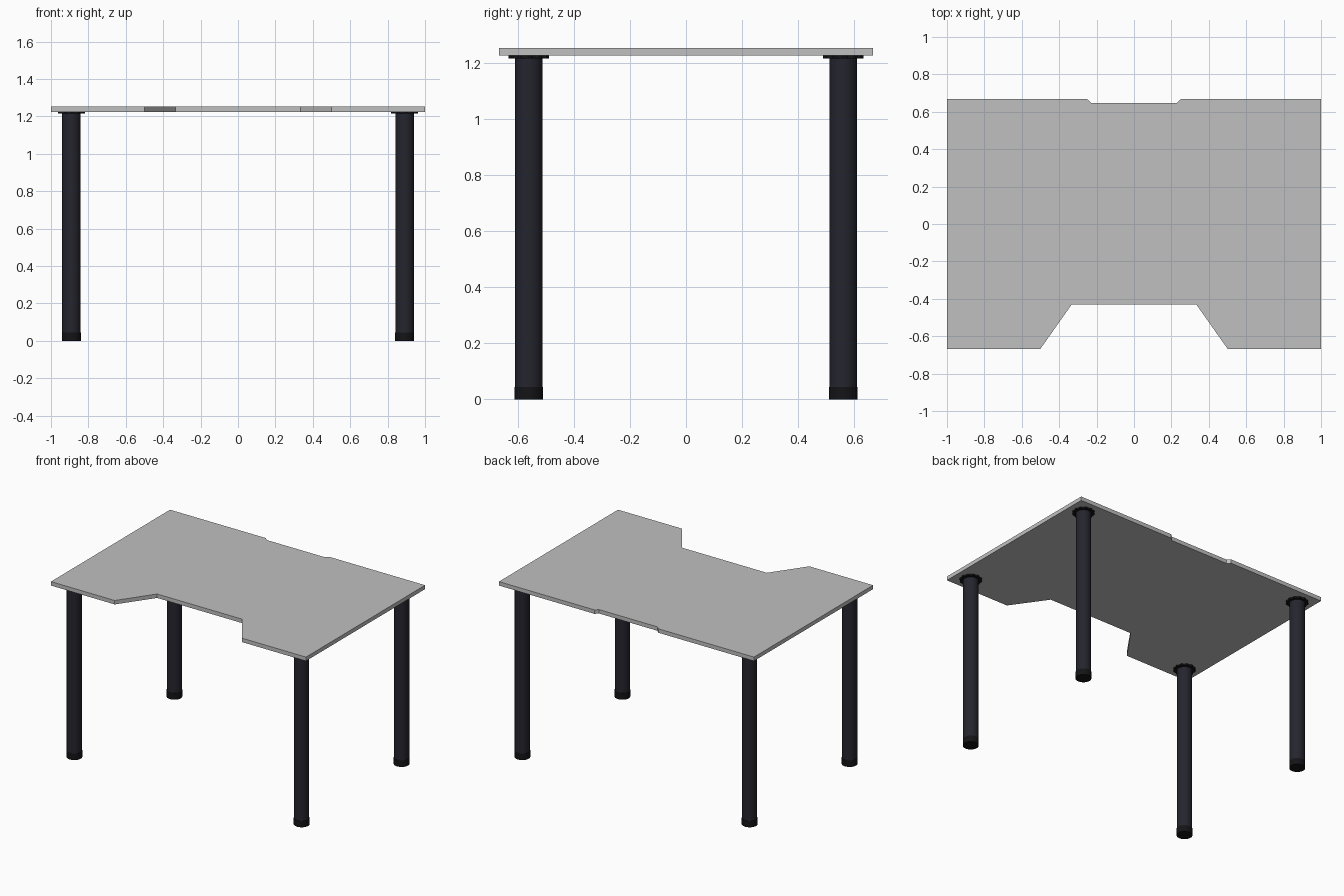
import bpy, bmesh, math

if "Cube" in bpy.data.objects:
    bpy.data.objects.remove(bpy.data.objects["Cube"], do_unlink=True)


def material(name, color):
    m = bpy.data.materials.new(name)
    m.use_nodes = True
    m.diffuse_color = (*color, 1)
    m.node_tree.nodes["Principled BSDF"].inputs["Base Color"].default_value = (*color, 1)
    return m


GREY = material("light grey", (0.53, 0.53, 0.53))
DARK = material("dark blue grey", (0.018, 0.018, 0.027))
BLACK = material("black", (0.007, 0.007, 0.009))


def prism(name, outline, z0, z1, mat, location=(0, 0), smooth=False):
    """Extrude a counter-clockwise outline from z0 up to z1."""
    bm = bmesh.new()
    base = bm.faces.new([bm.verts.new((x, y, z0)) for x, y in outline])
    top = bmesh.ops.extrude_face_region(bm, geom=[base], use_keep_orig=True)
    for v in top["geom"]:
        if isinstance(v, bmesh.types.BMVert):
            v.co.z = z1
    bmesh.ops.recalc_face_normals(bm, faces=bm.faces[:])
    mesh = bpy.data.meshes.new(name)
    bm.to_mesh(mesh)
    bm.free()
    mesh.materials.append(mat)
    ob = bpy.data.objects.new(name, mesh)
    ob.location = (*location, 0)
    bpy.context.collection.objects.link(ob)
    if smooth:
        bpy.ops.object.select_all(action="DESELECT")
        ob.select_set(True)
        bpy.context.view_layer.objects.active = ob
        bpy.ops.object.shade_smooth_by_angle(angle=math.radians(30))
    return ob


def ring(radius, n=32, notch=0.0):
    """Round outline; notch pulls every second pair of points inward."""
    pts = []
    for i in range(n):
        r = radius - (notch if i % 4 >= 2 else 0)
        a = math.tau * i / n
        pts.append((r * math.cos(a), r * math.sin(a)))
    return pts


# Tabletop: right half of the outline, mirrored, with front cutout and back notch
half = [(0.333, -0.43), (0.5, -0.667), (1, -0.667), (1, 0.667), (0.25, 0.667), (0.228, 0.646)]
outline = half + [(-x, y) for x, y in reversed(half)]
prism("tabletop", outline, 1.225, 1.253, GREY)

# Four legs, each with a foot and a scalloped mounting plate
for end, sy in (("front", -1), ("back", 1)):
    for side, sx in (("left", 1), ("right", -1)):
        at = (sx * 0.891, sy * 0.56)
        tag = f"{end}_{side}"
        prism(f"{tag}_foot", ring(0.051), 0, 0.045, BLACK, at, True)
        prism(f"{tag}_leg", ring(0.049), 0.045, 1.216, DARK, at, True)
        prism(f"{tag}_mounting_plate", ring(0.072, 48, 0.006), 1.215, 1.225, BLACK, at)
